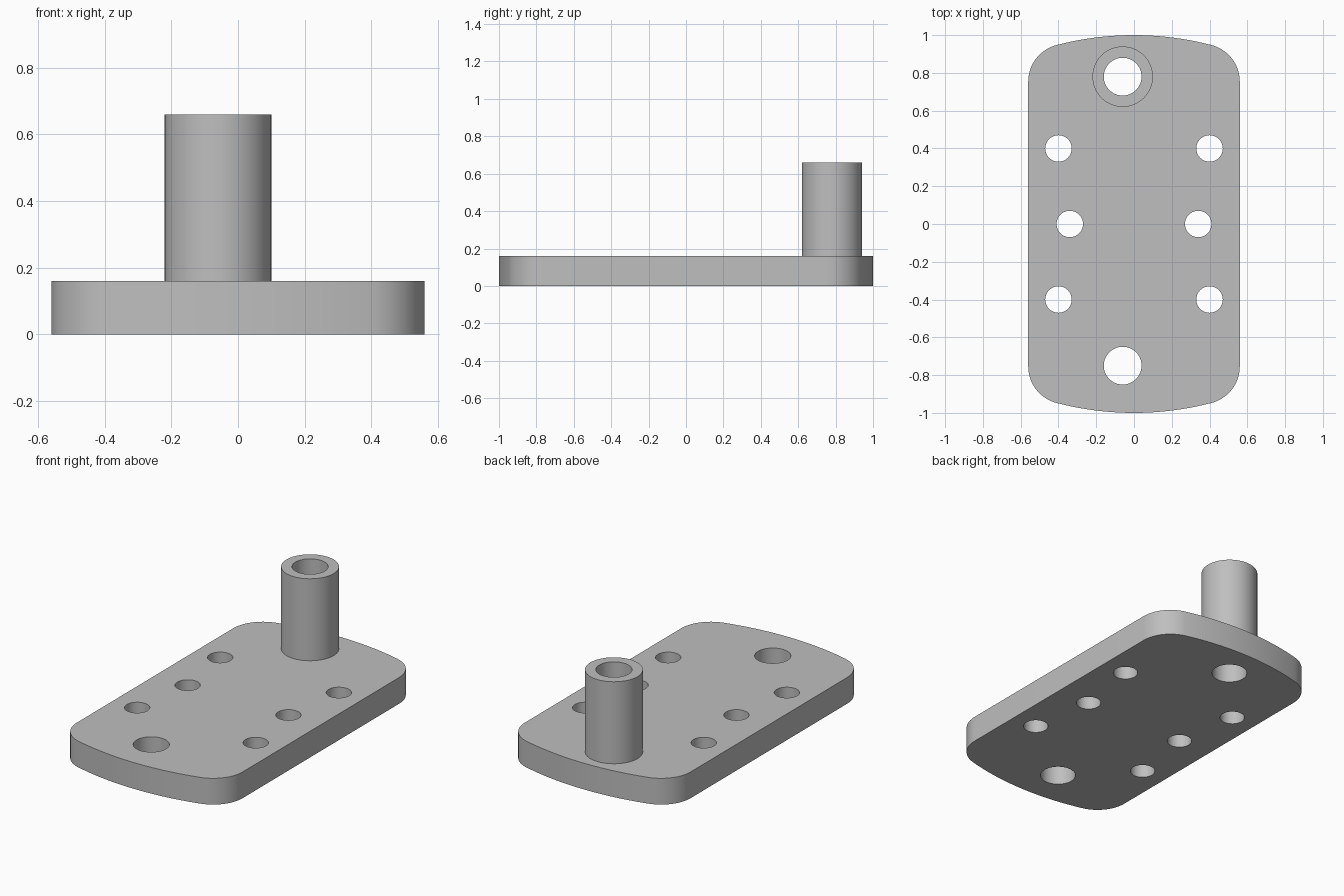
import bpy, bmesh
from math import sin, cos, atan2, pi, sqrt, radians

cube = bpy.data.objects.get("Cube")
if cube:
    bpy.data.objects.remove(cube, do_unlink=True)

PLATE_TOP, BOSS_TOP = 0.16, 0.66
HALF_W, END_R, CORNER_R = 0.56, 1.625, 0.2
BORE_R, SCREW_R, BOSS_R = 0.10, 0.07, 0.16
BOSS_X, BOSS_Y = -0.06, 0.78

grey = bpy.data.materials.new("plain grey")
grey.use_nodes = True
grey.diffuse_color = (0.52, 0.52, 0.52, 1)
grey.node_tree.nodes["Principled BSDF"].inputs["Base Color"].default_value = grey.diffuse_color


def make_object(name, bm):
    bmesh.ops.recalc_face_normals(bm, faces=bm.faces)
    mesh = bpy.data.meshes.new(name)
    bm.to_mesh(mesh)
    bm.free()
    mesh.materials.append(grey)
    obj = bpy.data.objects.new(name, mesh)
    bpy.context.collection.objects.link(obj)
    return obj


def select_only(obj):
    bpy.ops.object.select_all(action='DESELECT')
    obj.select_set(True)
    bpy.context.view_layer.objects.active = obj


def arc(cx, cy, r, start, end, steps):
    angles = [start + (end - start) * i / steps for i in range(steps + 1)]
    return [(cx + r * cos(a), cy + r * sin(a)) for a in angles]


# Quarter outline: rounded corner running tangent into the shallow end arc
end_cy = 1 - END_R
corner_x = HALF_W - CORNER_R
corner_y = end_cy + sqrt((END_R - CORNER_R) ** 2 - corner_x ** 2)
tangent = atan2(corner_y - end_cy, corner_x)
quarter = arc(corner_x, corner_y, CORNER_R, 0, tangent, 16)
quarter += arc(0, end_cy, END_R, tangent, pi / 2, 10)[1:]

# Mirror the quarter to the full outline
half = quarter + [(-x, y) for x, y in reversed(quarter[:-1])]
outline = half + [(-x, -y) for x, y in half]

# Base plate
bm = bmesh.new()
face = bm.faces.new([bm.verts.new((x, y, 0)) for x, y in outline])
top = bmesh.ops.extrude_face_region(bm, geom=[face])
bmesh.ops.translate(bm, vec=(0, 0, PLATE_TOP),
                    verts=[v for v in top["geom"] if isinstance(v, bmesh.types.BMVert)])
plate = make_object("base_plate", bm)

# Drill the two bores and the six screw holes
holes = [(BOSS_X, BOSS_Y, BORE_R), (BOSS_X, -0.75, BORE_R)]
for side in (-1, 1):
    holes += [(side * x, y, SCREW_R) for x, y in ((0.4, -0.4), (0.34, 0), (0.4, 0.4))]
bm = bmesh.new()
for x, y, r in holes:
    made = bmesh.ops.create_cone(bm, cap_ends=True, segments=64, radius1=r, radius2=r, depth=1)
    bmesh.ops.translate(bm, verts=made["verts"], vec=(x, y, 0))
drill = make_object("hole_cutter", bm)
drill.hide_render = True
cut = plate.modifiers.new("holes", 'BOOLEAN')
cut.operation, cut.solver, cut.object = 'DIFFERENCE', 'EXACT', drill
select_only(plate)
bpy.ops.object.modifier_apply(modifier=cut.name)
bpy.data.objects.remove(drill, do_unlink=True)

# Hollow boss: outer wall, rim and bore revolved about its axis
bm = bmesh.new()
profile = [(BOSS_R, PLATE_TOP), (BOSS_R, BOSS_TOP), (BORE_R, BOSS_TOP), (BORE_R, PLATE_TOP)]
verts = [bm.verts.new((BOSS_X + r, BOSS_Y, z)) for r, z in profile]
edges = [bm.edges.new(pair) for pair in zip(verts, verts[1:])]
bmesh.ops.spin(bm, geom=verts + edges, cent=(BOSS_X, BOSS_Y, 0), axis=(0, 0, 1),
               angle=2 * pi, steps=64)
bmesh.ops.remove_doubles(bm, verts=bm.verts, dist=0.0005)
boss = make_object("hollow_boss", bm)

# The open tube needs its outer wall facing away from the axis
wall = max(boss.data.polygons, key=lambda p: p.center.x)
if wall.normal.x < 0:
    boss.data.flip_normals()

for obj in (plate, boss):
    select_only(obj)
    bpy.ops.object.shade_smooth_by_angle(angle=radians(30))
